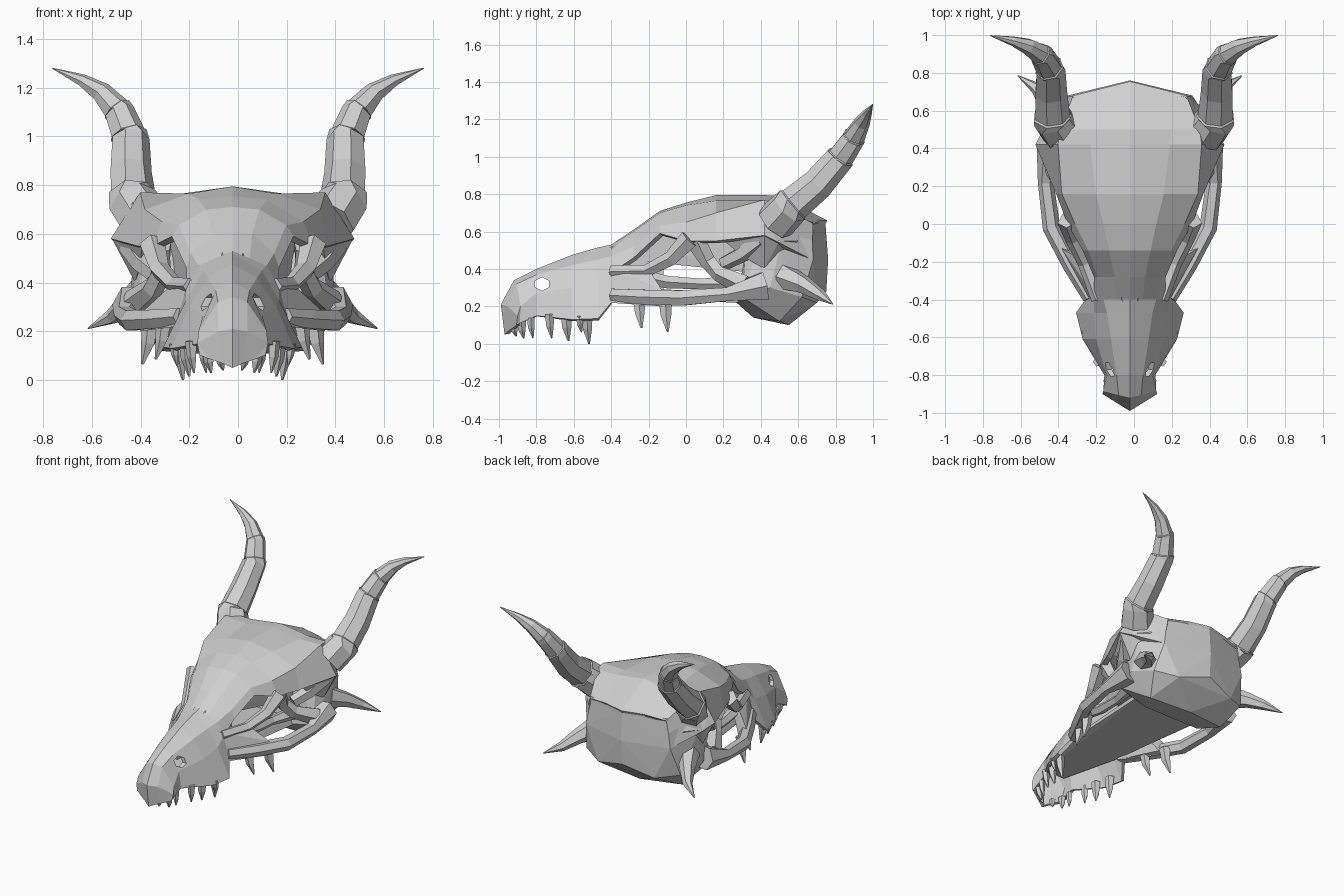
import bpy, bmesh, math
from mathutils import Vector

bone = bpy.data.materials.new("pale_bone_grey")
bone.diffuse_color = (0.63, 0.63, 0.63, 1)
SKULL_X = -0.022      # the skull sits slightly left of the horns


def finish(name, bm, x=SKULL_X, mirror=True):
    me = bpy.data.meshes.new(name)
    bm.to_mesh(me)
    bm.free()
    ob = bpy.data.objects.new(name, me)
    bpy.context.collection.objects.link(ob)
    ob.location.x = x
    me.materials.append(bone)
    if mirror:
        m = ob.modifiers.new("mirror", 'MIRROR')
        m.use_clip = True
        m.merge_threshold = 0.0005
    return ob


def shell(name, stations, thick):
    """Half sections (y, slant, points x z) skinned, mirrored and thickened."""
    bm = bmesh.new()
    rows = [[bm.verts.new((x, y + k * x, z)) for x, z in pts] for y, k, pts in stations]
    for a, b in zip(rows, rows[1:]):
        for j in range(len(a) - 1):
            bm.faces.new((a[j], a[j + 1], b[j + 1], b[j]))
    ob = finish(name, bm)
    s = ob.modifiers.new("thickness", 'SOLIDIFY')
    s.thickness = thick
    s.offset = -1
    return ob


def hull(name, pts, both=True):
    """Convex lump; both=True makes one lump across the middle."""
    bm = bmesh.new()
    allp = set(pts)
    if both:
        allp |= {(-x, y, z) for x, y, z in pts}
    for p in sorted(allp):
        bm.verts.new(p)
    r = bmesh.ops.convex_hull(bm, input=bm.verts)
    junk = {g for g in r["geom_interior"] if isinstance(g, bmesh.types.BMVert)}
    bmesh.ops.delete(bm, geom=list(junk), context='VERTS')
    return finish(name, bm, mirror=not both)


def tube(name, path, sides=6, ref=(0, 0, 1), x=SKULL_X):
    """Tapering mirrored limb through (x, y, z, radius) points."""
    bm = bmesh.new()
    P = [Vector(p[:3]) for p in path]
    rings = []
    for i, p in enumerate(P):
        t = (P[min(i + 1, len(P) - 1)] - P[max(i - 1, 0)]).normalized()
        u = t.cross(Vector(ref)).normalized()
        v = t.cross(u)
        rings.append([bm.verts.new(p + path[i][3] * (u * math.cos(a) + v * math.sin(a)))
                      for a in (math.tau * k / sides for k in range(sides))])
    for a, b in zip(rings, rings[1:]):
        for k in range(sides):
            bm.faces.new((a[k], a[(k + 1) % sides], b[(k + 1) % sides], b[k]))
    bm.faces.new(rings[0][::-1])
    bm.faces.new(rings[-1])
    bmesh.ops.recalc_face_normals(bm, faces=bm.faces)
    return finish(name, bm, x)


# snout with flared lip
snout = shell("snout", [
    (-.97, .5, [(0, .05), (.045, .07), (.09, .085), (.13, .10)]),
    (-.99, .62, [(0, .21), (.06, .20), (.145, .15), (.135, .10)]),
    (-.92, .25, [(0, .34), (.06, .32), (.14, .20), (.13, .11)]),
    (-.80, 0, [(0, .40), (.07, .37), (.12, .27), (.135, .15)]),
    (-.61, 0, [(0, .475), (.10, .42), (.18, .30), (.25, .13)]),
    (-.47, 0, [(0, .515), (.12, .45), (.19, .33), (.285, .135)]),
    (-.40, 0, [(0, .53), (.14, .47), (.19, .38), (.235, .22)])], .025)

# skull roof from the nose bridge over the brows to the back
shell("skull_roof", [
    (-.40, 0, [(0, .53), (.07, .50), (.14, .47), (.19, .38)]),
    (-.28, 0, [(0, .61), (.08, .60), (.17, .52), (.19, .46)]),
    (-.14, 0, [(0, .71), (.11, .70), (.22, .635), (.25, .59)]),
    (0, 0, [(0, .755), (.14, .74), (.29, .65), (.33, .55)]),
    (.16, 0, [(0, .795), (.18, .765), (.36, .70), (.39, .55)]),
    (.42, 0, [(0, .795), (.21, .765), (.38, .77), (.50, .58)]),
    (.50, 0, [(0, .79), (.22, .76), (.37, .76), (.46, .54)]),
    (.755, -.25, [(0, .66), (.15, .66), (.30, .64), (.33, .45)])], .035)

# nostrils cut through the snout
bm = bmesh.new()
bmesh.ops.create_cone(bm, cap_ends=True, segments=6, radius1=1, radius2=1, depth=1)
for v in bm.verts:
    a, b, c = v.co
    v.co = (c * .9, -.77 + a * .042, .32 + b * .036)
bmesh.ops.recalc_face_normals(bm, faces=bm.faces)
cut = finish("nostril_cutter", bm, mirror=False)
cut.hide_render = True
cut.hide_viewport = True
mod = snout.modifiers.new("nostrils", 'BOOLEAN')
mod.operation = 'DIFFERENCE'
mod.object = cut

# rounded back of the skull, the brow corners and the inner wall
hull("cranium", [(.30, .67, .65), (0, .745, .65), (0, .76, .45), (.33, .68, .45),
                 (.41, .50, .50), (.42, .45, .30), (.37, .62, .25), (.22, .70, .22),
                 (0, .75, .28), (.30, .50, .12), (0, .55, .10), (.22, .36, .14),
                 (.40, .30, .25), (.20, .27, .22), (.30, .32, .50), (.34, .45, .72)])
hull("brow_corner", [(.495, .42, .58), (.41, .42, .73), (.38, .30, .47), (.37, .60, .55),
                     (.455, .50, .55), (.40, .42, .40), (.37, .18, .57), (.33, .30, .60)], False)
hull("brain_wall", [(.06, -.26, .57), (.07, -.22, .44), (.13, -.08, .68), (.14, -.02, .47),
                    (.27, .36, .72), (.25, .36, .38), (.2, .2, .42)])

# palate, inner jaw bars and nasal wall
hull("palate", [(.08, -.84, .24), (.19, -.45, .25), (.18, -.10, .26), (.26, .34, .22),
                (.08, -.84, .27), (.17, -.45, .29), (.16, -.10, .29), (.24, .34, .27)])
hull("nasal_wall", [(.02, -.68, .25), (.02, -.68, .38), (.07, -.38, .49),
                    (.06, -.15, .64), (.08, -.38, .25), (.06, -.12, .28), (.06, -.12, .46)])
tube("inner_jaw_bar", [(.22, -.24, .36, .04), (.22, -.10, .33, .035), (.23, .08, .32, .03),
                       (.28, .30, .32, .05)], 5)

# cheek plate under the eye socket, and the bars round the openings
hull("cheek_plate", [(.17, -.41, .41), (.23, -.41, .22), (.24, -.20, .40), (.38, -.13, .20),
                     (.36, -.13, .29), (.14, -.41, .39), (.18, -.41, .23), (.20, -.20, .37),
                     (.30, -.13, .22)], False)
tube("cheek_bar", [(.21, -.39, .26, .04), (.31, -.22, .25, .045), (.415, -.02, .245, .047),
                   (.445, .22, .265, .042), (.41, .42, .31, .085)])
tube("eye_bar", [(.17, -.40, .385, .035), (.24, -.21, .39, .035), (.30, -.08, .455, .042),
                 (.33, .02, .56, .055)], 5)
tube("temple_bar", [(.30, .05, .55, .055), (.29, .12, .44, .045), (.33, .18, .375, .045),
                    (.41, .32, .31, .06)], 5)
tube("rear_bar", [(.42, .40, .56, .055), (.37, .30, .48, .045), (.31, .20, .43, .04)], 5)

# spikes at the jaw hinge
tube("jaw_spike", [(.36, .52, .36, .075), (.43, .63, .315, .05), (.495, .72, .26, .032),
                   (.593, .785, .212, .003)])

# horns: each segment starts with a raised collar
spine = [(.375, .475, .65, .112), (.432, .56, .735, .102), (.442, .70, .85, .088),
         (.445, .82, .99, .077), (.49, .895, 1.10, .062), (.56, .94, 1.18, .044),
         (.64, .968, 1.23, .026), (.762, .998, 1.28, .002)]
path = []
for i, s in enumerate(spine):
    if i in (1, 3, 4):
        a, b = Vector(s[:3]), Vector(spine[i + 1][:3])
        path += [(*(a - (b - a) * .06), s[3] * 1.03), (*(a + (b - a) * .08), s[3] * 1.03),
                 (*(a + (b - a) * .12), s[3] * .94)]
    else:
        path.append(s)
tube("horn", path, 7, (0, 1, 0), 0)

# teeth: (x, y, root z, tip z, radius), splayed slightly outwards
teeth = [(.05, -.92, .10, .04, .022), (.10, -.88, .12, .03, .026), (.12, -.83, .14, .03, .022),
         (.17, -.73, .16, .03, .026), (.19, -.64, .16, .015, .032), (.215, -.53, .16, .0, .032),
         (.24, -.57, .15, .06, .02), (.28, -.25, .24, .085, .034), (.335, -.11, .24, .065, .038)]
for i, (x, y, top, tip, r) in enumerate(teeth):
    lean = .035 if y > -.4 else -.012
    tube("tooth_%d" % (i + 1), [(x, y, top, r), (x + lean * .3, y + .003, (top + tip) / 2, r * .8),
                                (x + lean, y + .012, tip, r * .15)], 5, (0, 1, 0))
